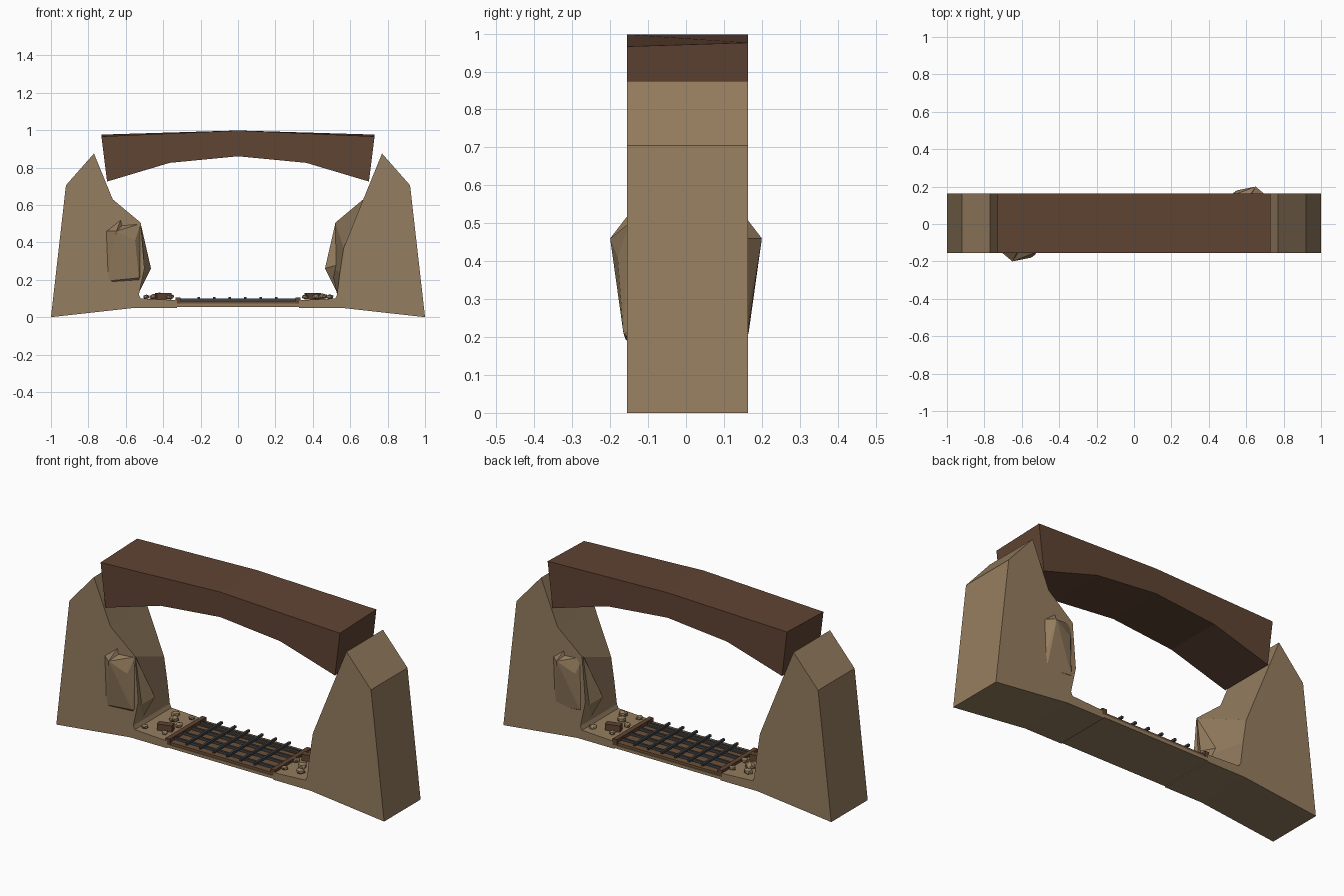
import bpy, bmesh, random
from math import pi
from mathutils import Matrix, Vector

if "Cube" in bpy.data.objects:
    bpy.data.objects.remove(bpy.data.objects["Cube"])

random.seed(4)
Y0, Y1 = -0.155, 0.163
TURN = Matrix.Rotation(pi, 4, 'Z')


def material(name, r, g, b):
    m = bpy.data.materials.new(name)
    m.diffuse_color = (r, g, b, 1)
    m.use_nodes = True
    m.node_tree.nodes["Principled BSDF"].inputs["Base Color"].default_value = m.diffuse_color
    return m


STONE = material("sandstone", 0.30, 0.205, 0.115)
WOOD = material("dark_wood", 0.115, 0.058, 0.033)
PLANK = material("plank_wood", 0.15, 0.08, 0.04)
IRON = material("iron", 0.05, 0.055, 0.06)


def finish(bm, name, mat):
    bmesh.ops.recalc_face_normals(bm, faces=bm.faces[:])
    me = bpy.data.meshes.new(name)
    bm.to_mesh(me)
    bm.free()
    me.materials.append(mat)
    ob = bpy.data.objects.new(name, me)
    bpy.context.collection.objects.link(ob)
    return ob


def loft(name, front, back, mat, turn=False):
    """Join a front and a back xz profile into a solid."""
    bm = bmesh.new()
    a = [bm.verts.new((x, Y0, z)) for x, z in front]
    b = [bm.verts.new((x, Y1, z)) for x, z in back]
    bm.faces.new(a)
    bm.faces.new(b[::-1])
    n = len(a)
    for i in range(n):
        bm.faces.new((a[i], b[i], b[(i + 1) % n], a[(i + 1) % n]))
    if turn:
        bm.transform(Matrix.Translation((0, Y0 + Y1, 0)) @ TURN)
    return finish(bm, name, mat)


def hull(name, pts, mat, turn=False):
    bm = bmesh.new()
    for p in pts:
        bm.verts.new(p)
    res = bmesh.ops.convex_hull(bm, input=bm.verts[:])
    loose = [v for v in bm.verts if not v.link_faces]
    bmesh.ops.delete(bm, geom=loose, context='VERTS')
    if turn:
        bm.transform(TURN)
    return finish(bm, name, mat)


def box(name, lo, hi, mat, spin=0):
    lo, hi = Vector(lo), Vector(hi)
    bm = bmesh.new()
    bmesh.ops.create_cube(bm, size=1)
    bm.transform(Matrix.Translation((lo + hi) / 2) @ Matrix.Rotation(spin, 4, 'Z')
                 @ Matrix.Diagonal((*(hi - lo), 1)))
    return finish(bm, name, mat)


# Pillars with their ledges; the inner wall leans differently front and back
outer = [(-1, 0), (-0.92, 0.705), (-0.77, 0.875), (-0.67, 0.63)]
ledge = [(-0.53, 0.12), (-0.52, 0.10), (-0.325, 0.09), (-0.325, 0.05), (-0.55, 0.05)]
front = outer + [(-0.52, 0.505), (-0.50, 0.26)] + ledge
back = outer + [(-0.565, 0.37), (-0.545, 0.24)] + ledge
# Faceted rock bulging out of each pillar
rock = [(-0.645, -0.15, 0.49), (-0.71, -0.15, 0.46), (-0.70, -0.15, 0.21),
        (-0.68, -0.16, 0.195), (-0.65, -0.2, 0.46), (-0.55, -0.18, 0.41),
        (-0.53, -0.165, 0.21), (-0.52, -0.15, 0.50), (-0.465, -0.06, 0.26),
        (-0.535, -0.08, 0.12), (-0.60, 0.05, 0.30)]
spire = [(-0.625, -0.15, 0.525), (-0.70, -0.15, 0.465), (-0.61, -0.15, 0.46),
         (-0.65, -0.2, 0.46), (-0.62, -0.12, 0.45)]
for side, turn in (("left", False), ("right", True)):
    loft(side + "_pillar", front, back, STONE, turn)
    hull(side + "_rock", rock, STONE, turn)
    hull(side + "_rock_spire", spire, STONE, turn)

# Arched beam across the top, slightly lower along its front end corners
under = [(0.70, 0.725), (0.365, 0.825), (0, 0.86), (-0.365, 0.825), (-0.70, 0.725)]
loft("arched_beam", [(-0.73, 0.966), (0, 0.998)] + [(0.73, 0.966)] + under,
     [(-0.73, 0.976), (0, 0.998)] + [(0.73, 0.976)] + under, WOOD)

# Sunken base and planks between the ledges
box("pit_base", (-0.325, Y0, 0.055), (0.325, Y1, 0.072), STONE)
for i in range(5):
    y = Y0 + (i + 0.5) * (Y1 - Y0) / 5
    box("floor_plank", (-0.32, y - 0.028, 0.072), (0.32, y + 0.028, 0.086), PLANK)
for s in (-1, 1):
    box("end_batten", (s * 0.32 - 0.013, Y0, 0.07), (s * 0.32 + 0.013, Y1, 0.105), WOOD)

# Iron grate
for i in range(4):
    y = -0.108 + i * 0.075
    box("long_bar", (-0.315, y - 0.006, 0.086), (0.315, y + 0.006, 0.099), IRON)
for i in range(6):
    x = -0.21 + i * 0.083
    box("cross_bar", (x - 0.006, Y0 + 0.004, 0.097), (x + 0.006, Y1 - 0.004, 0.109), IRON)

# Loose stones and wood chunks on both ledges
stones = [(-0.49, -0.11, 0.02), (-0.42, 0.04, 0.028), (-0.36, 0.0, 0.022),
          (-0.45, 0.10, 0.025), (-0.36, 0.11, 0.02), (-0.37, -0.11, 0.018)]
for s in (1, -1):
    for x, y, r in stones:
        bm = bmesh.new()
        bmesh.ops.create_icosphere(bm, subdivisions=1, radius=r)
        for v in bm.verts:
            v.co *= random.uniform(0.8, 1.15)
            v.co.z *= 0.7
        bm.transform(Matrix.Translation((s * x, s * y, 0.098 + r * 0.5)))
        finish(bm, "loose_stone", STONE)
    box("wood_chunk", (s * 0.40 - 0.04, s * 0.06 - 0.018, 0.095),
        (s * 0.40 + 0.04, s * 0.06 + 0.018, 0.13), WOOD, 0.3)
